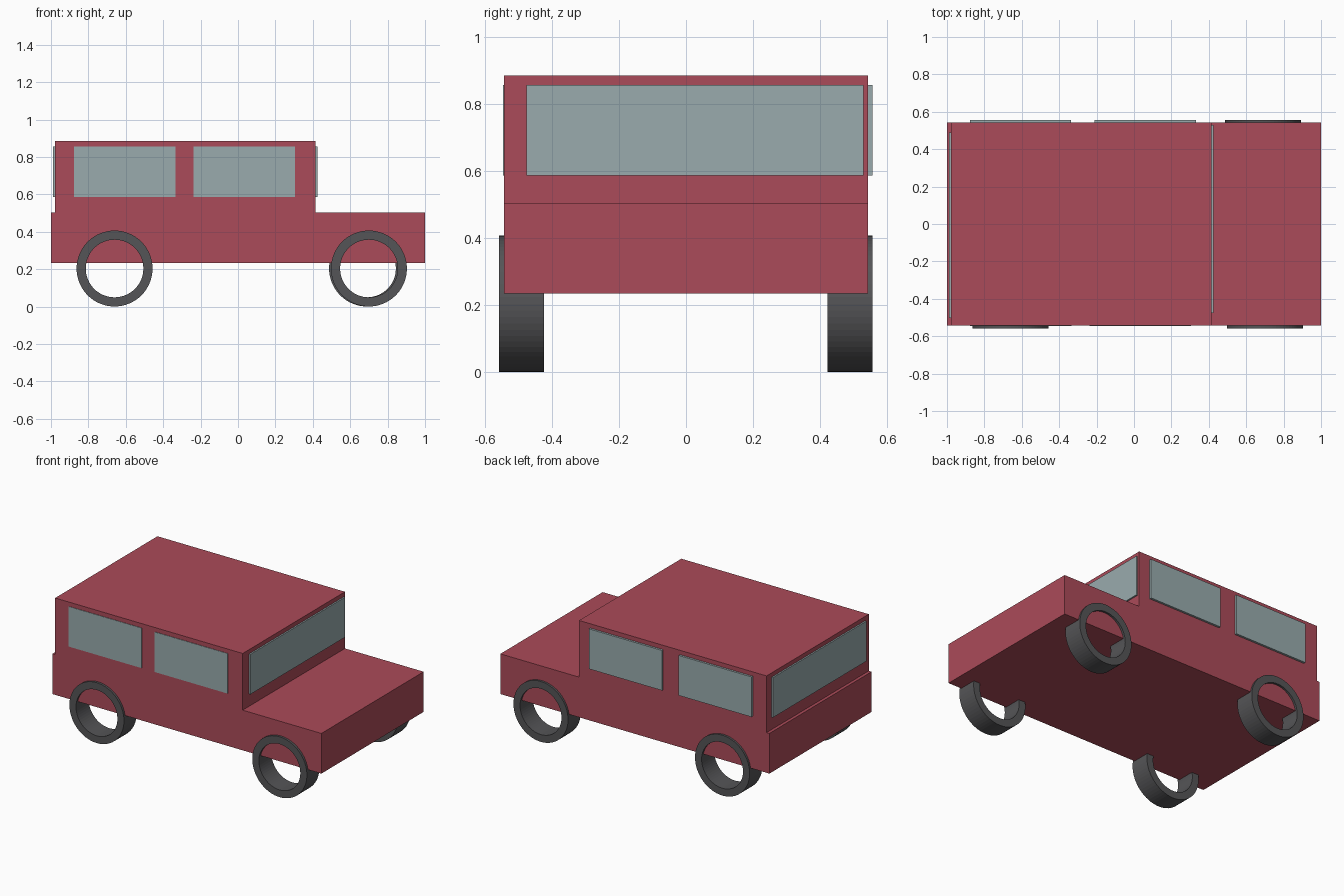
import bpy, bmesh
from math import cos, sin, tau

if "Cube" in bpy.data.objects:
    bpy.data.objects.remove(bpy.data.objects["Cube"])


def material(name, rgb):
    m = bpy.data.materials.new(name)
    m.diffuse_color = (*rgb, 1)
    m.use_nodes = True
    m.node_tree.nodes["Principled BSDF"].inputs["Base Color"].default_value = m.diffuse_color
    return m


PAINT = material("red_paint", (0.41, 0.07, 0.10))
GLASS = material("glass", (0.32, 0.41, 0.42))
RUBBER = material("rubber", (0.09, 0.09, 0.095))


def add_object(name, bm, mat):
    bmesh.ops.recalc_face_normals(bm, faces=bm.faces)
    mesh = bpy.data.meshes.new(name)
    bm.to_mesh(mesh)
    bm.free()
    mesh.materials.append(mat)
    obj = bpy.data.objects.new(name, mesh)
    bpy.context.collection.objects.link(obj)
    return obj


def box(name, xs, ys, zs, mat):
    bm = bmesh.new()
    bmesh.ops.create_cube(bm, size=1)
    for v in bm.verts:
        for i, (lo, hi) in enumerate((xs, ys, zs)):
            v.co[i] = hi if v.co[i] > 0 else lo
    return add_object(name, bm, mat)


def tyre(name, x, ys, z=0.204, outer=0.203, inner=0.154, n=64):
    # Open ring with a rectangular section, axis along y
    bm = bmesh.new()
    section = [(outer, ys[0]), (outer, ys[1]), (inner, ys[1]), (inner, ys[0])]
    rings = [[bm.verts.new((x + r * cos(tau * i / n), y, z + r * sin(tau * i / n)))
              for r, y in section] for i in range(n)]
    for i in range(n):
        a, b = rings[i], rings[(i + 1) % n]
        for j in range(4):
            k = (j + 1) % 4
            bm.faces.new((a[j], a[k], b[k], b[j]))
    return add_object(name, bm, RUBBER)


# Body and cabin
SIDE = (-0.543, 0.543)
box("lower_body", (-1, 1), SIDE, (0.234, 0.504), PAINT)
box("cabin", (-0.979, 0.415), SIDE, (0.504, 0.885), PAINT)

# Windows stand slightly proud of the cabin
WZ = (0.587, 0.856)
box("windshield", (0.40, 0.425), (-0.476, 0.529), WZ, GLASS)
box("rear_window", (-0.989, -0.965), (-0.503, 0.489), WZ, GLASS)
for label, ys, spans in (
        ("right", (-0.546, -0.53), ((-0.877, -0.334), (-0.239, 0.306))),
        ("left", (0.53, 0.557), ((-0.877, -0.336), (-0.211, 0.332)))):
    for place, xs in zip(("rear", "front"), spans):
        box(f"{label}_{place}_side_window", xs, ys, WZ, GLASS)

# Wheels
for label, ys, xs in (("right", (-0.558, -0.424), (-0.66, 0.70)),
                      ("left", (0.422, 0.557), (-0.66, 0.69))):
    for place, x in zip(("rear", "front"), xs):
        tyre(f"{label}_{place}_wheel", x, ys)
